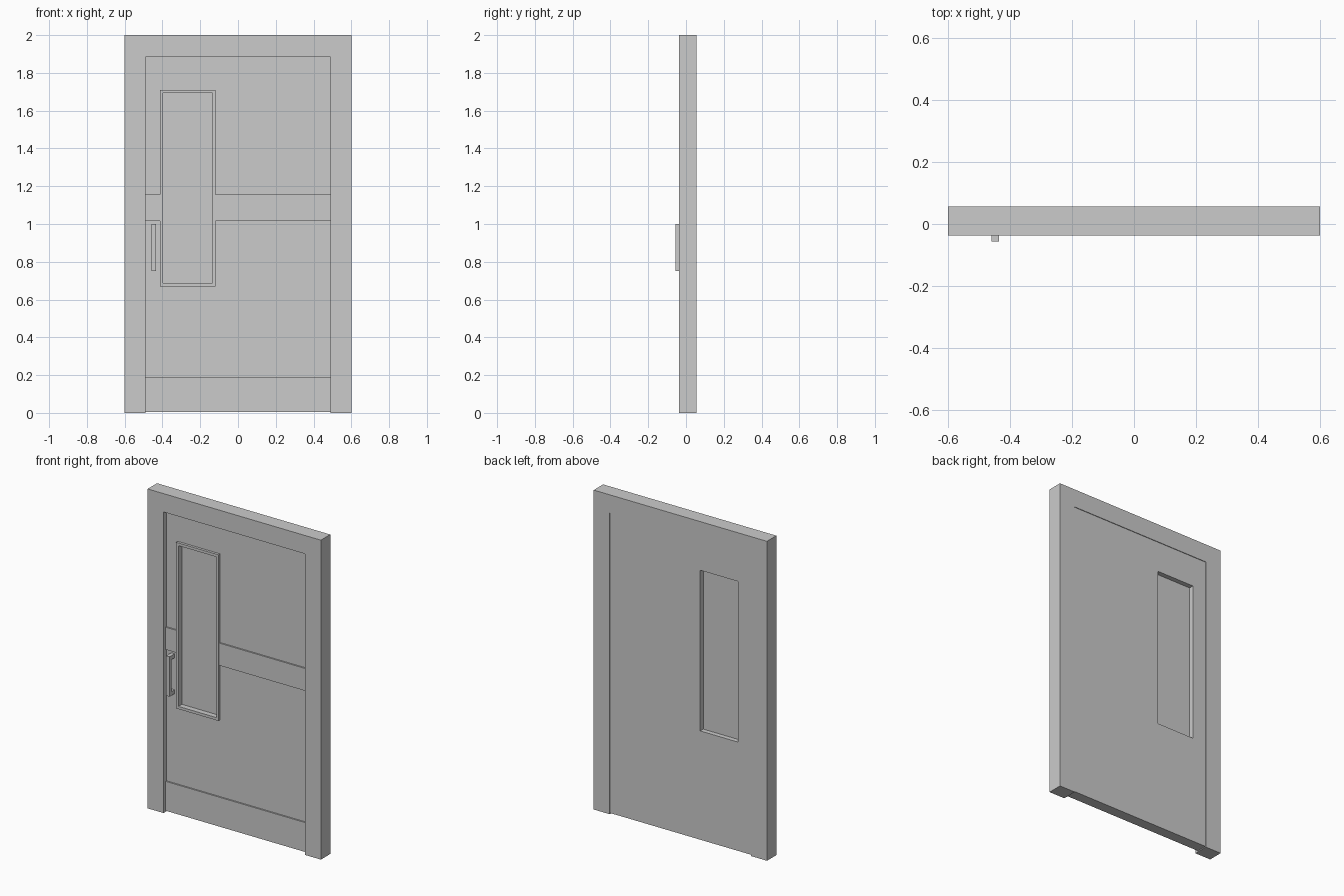
import bpy, bmesh

if "Cube" in bpy.data.objects:
    bpy.data.objects.remove(bpy.data.objects["Cube"])

FRONT, BACK = -0.037, 0.056      # frame faces
LEAF_F, LEAF_B = -0.006, 0.052   # door leaf faces


def finish(name, bm):
    bmesh.ops.recalc_face_normals(bm, faces=bm.faces)
    mesh = bpy.data.meshes.new(name)
    bm.to_mesh(mesh)
    bm.free()
    obj = bpy.data.objects.new(name, mesh)
    bpy.context.collection.objects.link(obj)
    return obj


def extrude(bm, faces, axis, depth):
    res = bmesh.ops.extrude_face_region(bm, geom=faces, use_keep_orig=True)
    vec = [0, 0, 0]
    vec[axis] = depth
    verts = [g for g in res["geom"] if isinstance(g, bmesh.types.BMVert)]
    bmesh.ops.translate(bm, verts=verts, vec=vec)


def prism_y(name, pts, y0, y1):
    """Extrude an (x, z) outline along y."""
    bm = bmesh.new()
    f = bm.faces.new([bm.verts.new((x, y0, z)) for x, z in pts])
    extrude(bm, [f], 1, y1 - y0)
    return finish(name, bm)


def rect(x0, x1, z0, z1):
    return [(x0, z0), (x1, z0), (x1, z1), (x0, z1)]


def ring_y(name, outer, inner, y0, y1):
    """Rectangular plate with a rectangular hole."""
    bm = bmesh.new()
    o = [bm.verts.new((x, y0, z)) for x, z in rect(*outer)]
    i = [bm.verts.new((x, y0, z)) for x, z in rect(*inner)]
    faces = [bm.faces.new((o[k], o[(k + 1) % 4], i[(k + 1) % 4], i[k])) for k in range(4)]
    extrude(bm, faces, 1, y1 - y0)
    return finish(name, bm)


# Door frame: two jambs and a head in one outline
prism_y("door_frame", [(-0.6, 0), (-0.49, 0), (-0.49, 1.885), (0.49, 1.885),
                       (0.49, 0), (0.6, 0), (0.6, 2), (-0.6, 2)], FRONT, BACK)

# Door leaf with window opening
window = (-0.397, -0.135, 0.687, 1.693)
trim = (-0.413, -0.12, 0.67, 1.71)
ring_y("door_leaf", (-0.49, 0.49, 0.006, 1.885), window, LEAF_F, LEAF_B)

# Window trim and glass
ring_y("window_trim", trim, window, LEAF_F - 0.016, LEAF_F)
prism_y("window_glass", rect(*window), 0.012, 0.022)

# Raised rails on the front: kick plate and middle band either side of the window
for name, r in (("kick_plate", (-0.49, 0.49, 0.006, 0.19)),
                ("middle_band_left", (-0.49, trim[0], 1.015, 1.155)),
                ("middle_band_right", (trim[1], 0.49, 1.015, 1.155))):
    prism_y(name, rect(*r), LEAF_F - 0.009, LEAF_F)

# Pull handle: C-shaped side profile extruded across x
profile = [(LEAF_F, 0.75), (-0.056, 0.75), (-0.056, 1.0), (LEAF_F, 1.0),
           (LEAF_F, 0.975), (-0.036, 0.975), (-0.036, 0.775), (LEAF_F, 0.775)]
bm = bmesh.new()
face = bm.faces.new([bm.verts.new((-0.459, y, z)) for y, z in profile])
extrude(bm, [face], 0, 0.024)
finish("pull_handle", bm)
